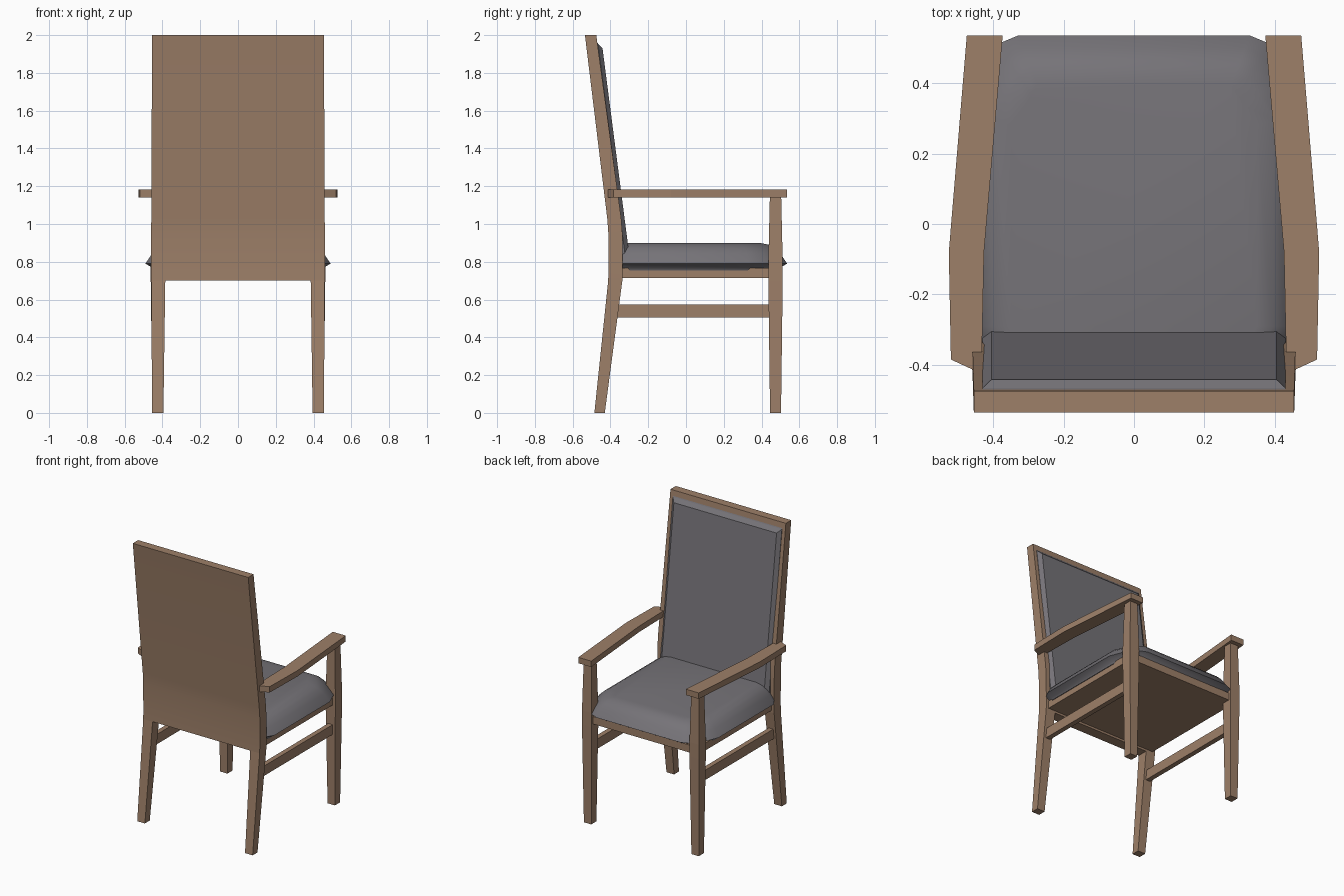
import bpy, bmesh

cube = bpy.data.objects.get("Cube")
if cube:
    bpy.data.objects.remove(cube, do_unlink=True)


def material(name, rgb):
    mat = bpy.data.materials.new(name)
    mat.use_nodes = True
    mat.diffuse_color = (*rgb, 1)
    mat.node_tree.nodes["Principled BSDF"].inputs["Base Color"].default_value = (*rgb, 1)
    return mat


WOOD = material("warm wood", (0.34, 0.215, 0.14))
FABRIC = material("grey fabric", (0.18, 0.172, 0.188))


def loft(name, rings, mat, smooth=None):
    """Skin a stack of matching point rings and cap both ends."""
    bm = bmesh.new()
    loops = [[bm.verts.new(p) for p in ring] for ring in rings]
    n = len(loops[0])
    for a, b in zip(loops, loops[1:]):
        for i in range(n):
            j = (i + 1) % n
            bm.faces.new((a[i], a[j], b[j], b[i]))
    bm.faces.new(loops[0][::-1])
    bm.faces.new(loops[-1])
    bmesh.ops.recalc_face_normals(bm, faces=bm.faces)
    mesh = bpy.data.meshes.new(name)
    bm.to_mesh(mesh)
    bm.free()
    mesh.materials.append(mat)
    obj = bpy.data.objects.new(name, mesh)
    bpy.context.collection.objects.link(obj)
    if smooth:
        bpy.ops.object.select_all(action='DESELECT')
        obj.select_set(True)
        bpy.context.view_layer.objects.active = obj
        bpy.ops.object.shade_smooth_by_angle(angle=smooth)
    return obj


def rect(x0, x1, y0, y1, z):
    return [(x0, y0, z), (x1, y0, z), (x1, y1, z), (x0, y1, z)]


def box(name, x0, x1, y0, y1, z0, z1, mat=WOOD):
    return loft(name, [rect(x0, x1, y0, y1, z) for z in (z0, z1)], mat)


# Tall backrest slab, gently bent above the seat: half width, back y, front y, z
slab = [(0.459, -0.412, -0.337, 0.7), (0.46, -0.41, -0.335, 0.77),
        (0.46, -0.411, -0.337, 0.95), (0.459, -0.417, -0.343, 1.03),
        (0.455, -0.535, -0.475, 2.0)]
loft("backrest_frame", [rect(-w, w, b, f, z) for w, b, f, z in slab], WOOD, 0.5)

# Backrest pad with bevelled rim
pad = [(0.43, -0.335, 0.80, -0.472, 1.965), (0.43, -0.318, 0.80, -0.466, 1.955),
       (0.405, -0.298, 0.82, -0.442, 1.93)]
loft("backrest_pad", [[(-w, y0, z0), (w, y0, z0), (w, y1, z1), (-w, y1, z1)]
                      for w, y0, z0, y1, z1 in pad], FABRIC)

# Seat board and apron
box("seat_base", -0.44, 0.44, -0.36, 0.495, 0.715, 0.768)

# Seat cushion: soft stack of chamfered outlines
def outline(inset, z):
    w, y0, y1 = 0.49 - inset, -0.37, 0.535 - inset
    c = 0.6 * inset
    half = [(w - 0.05, y0), (w, y0 + 0.08), (w, y1 - 0.2 + c), (w - 0.04, y1 - 0.1 + c / 2),
            (w - 0.1 + c / 2, y1 - 0.025), (w - 0.16 + c, y1)]
    return [(x, y, z) for x, y in half] + [(-x, y, z) for x, y in half[::-1]]

cushion = [(0.045, 0.755), (0.04, 0.767), (0.0, 0.79), (0.035, 0.843),
           (0.065, 0.872), (0.095, 0.89), (0.14, 0.899)]
loft("seat_cushion", [outline(i, z) for i, z in cushion], FABRIC, 0.7)

# Parts repeated on both sides
for side, s in (("left", 1), ("right", -1)):
    # Splayed back leg
    loft(f"{side}_back_leg",
         [rect(s * 0.395, s * 0.455, -0.485, -0.43, 0),
          rect(s * 0.385, s * 0.459, -0.412, -0.337, 0.7)], WOOD)

    # Front leg, thickest at seat height
    legs = [(0.029, 0), (0.038, 0.7), (0.038, 0.8), (0.03, 1.145)]
    loft(f"{side}_front_leg",
         [rect(s * (0.424 - r), s * (0.424 + r), 0.474 - r, 0.474 + r, z)
          for r, z in legs], WOOD)

    # Side stretcher
    box(f"{side}_stretcher", s * 0.405, s * 0.44, -0.375, 0.45, 0.505, 0.575)

    # Armrest with a bowed plan
    plan = [(0.373, 0.535), (0.475, 0.535), (0.526, -0.08), (0.52, -0.385),
            (0.455, -0.415), (0.432, -0.365), (0.426, -0.08)]
    loft(f"{side}_armrest",
         [[(s * x, y, z) for x, y in plan] for z in (1.14, 1.182)], WOOD)
